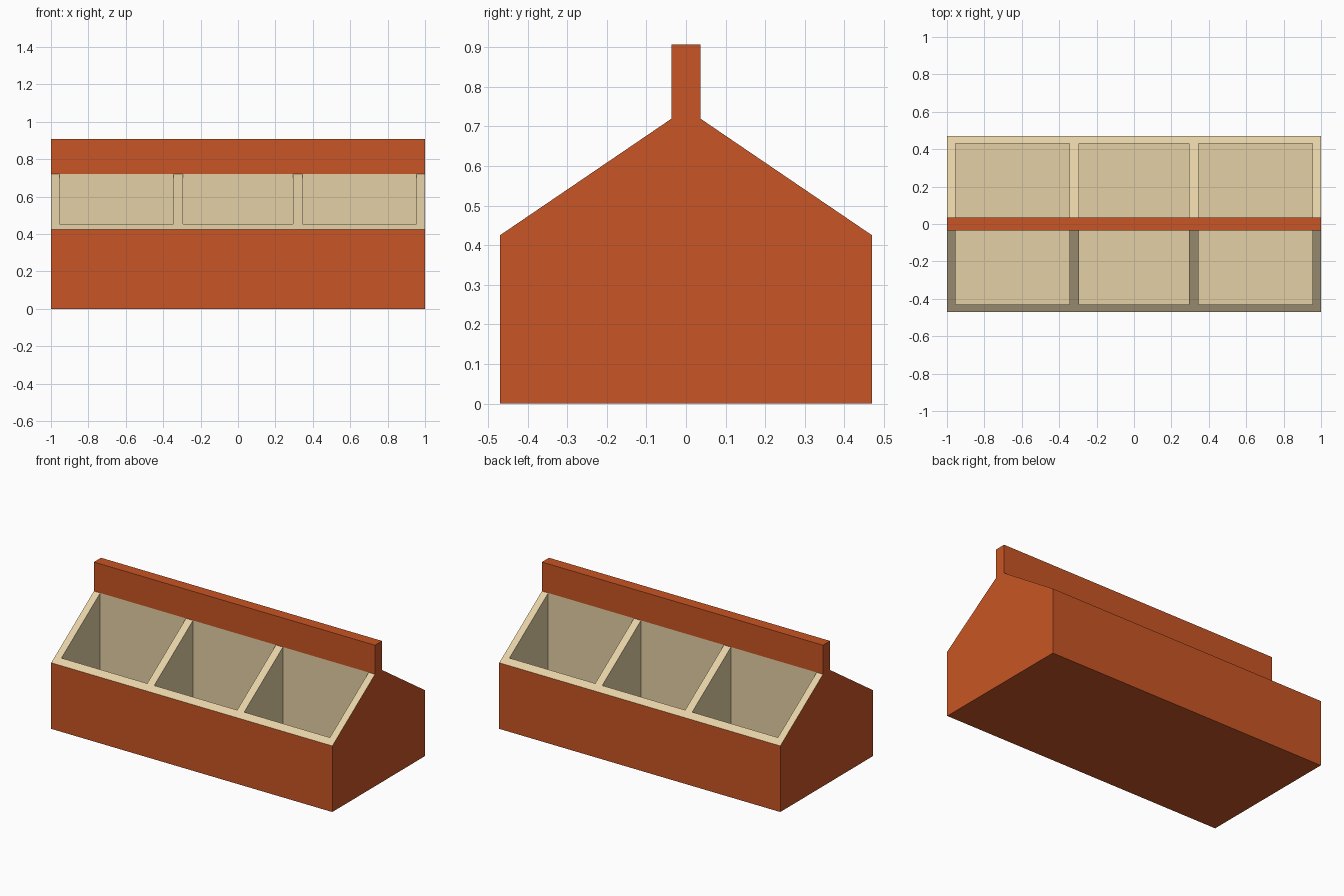
import bpy, bmesh

if "Cube" in bpy.data.objects:
    bpy.data.objects.remove(bpy.data.objects["Cube"])


def material(name, rgb):
    m = bpy.data.materials.new(name)
    m.diffuse_color = (*rgb, 1)
    m.use_nodes = True
    m.node_tree.nodes["Principled BSDF"].inputs["Base Color"].default_value = m.diffuse_color
    return m


orange = material("orange", (0.578, 0.091, 0.018))
cream = material("cream", (0.775, 0.631, 0.381))

# Main dimensions
XS = [-1, -0.955, -0.345, -0.295, 0.295, 0.345, 0.955, 1]
Y_OUT, Y_LIP, Y_MID = 0.47, 0.43, 0.036
Z_LOW, Z_TOP, Z_FLOOR = 0.425, 0.72, 0.05


def slope_z(y):
    return Z_LOW + (Y_OUT - abs(y)) / (Y_OUT - Y_MID) * (Z_TOP - Z_LOW)


def finish(bm, name, mats):
    bmesh.ops.remove_doubles(bm, verts=bm.verts, dist=0.0001)
    bmesh.ops.recalc_face_normals(bm, faces=bm.faces)
    me = bpy.data.meshes.new(name)
    bm.to_mesh(me)
    bm.free()
    for m in mats:
        me.materials.append(m)
    ob = bpy.data.objects.new(name, me)
    bpy.context.collection.objects.link(ob)
    return ob


# Display bin: orange shell, cream rims and six open compartments
bm = bmesh.new()


def face(points, mat):
    f = bm.faces.new([bm.verts.new(p) for p in points])
    f.material_index = mat


for i, (a, b) in enumerate(zip(XS, XS[1:])):
    is_bin = i % 2 == 1
    # underside and flat ridge
    face([(a, -Y_OUT, 0), (b, -Y_OUT, 0), (b, Y_OUT, 0), (a, Y_OUT, 0)], 0)
    face([(a, -Y_MID, Z_TOP), (b, -Y_MID, Z_TOP), (b, Y_MID, Z_TOP), (a, Y_MID, Z_TOP)], 1)
    for s in (-1, 1):
        o, l, m = s * Y_OUT, s * Y_LIP, s * Y_MID
        zl = slope_z(l)
        # outer wall and lower rim
        face([(a, o, 0), (b, o, 0), (b, o, Z_LOW), (a, o, Z_LOW)], 0)
        face([(a, o, Z_LOW), (b, o, Z_LOW), (b, l, zl), (a, l, zl)], 1)
        if not is_bin:
            # sloped divider top
            face([(a, l, zl), (b, l, zl), (b, m, Z_TOP), (a, m, Z_TOP)], 1)
            continue
        # compartment walls and floor
        f = Z_FLOOR
        face([(a, l, f), (b, l, f), (b, m, f), (a, m, f)], 1)
        face([(a, l, f), (b, l, f), (b, l, zl), (a, l, zl)], 1)
        face([(a, m, f), (b, m, f), (b, m, Z_TOP), (a, m, Z_TOP)], 1)
        for x in (a, b):
            face([(x, l, f), (x, m, f), (x, m, Z_TOP), (x, l, zl)], 1)

# gabled end panels
half = [(Y_OUT, 0), (Y_OUT, Z_LOW), (Y_LIP, slope_z(Y_LIP)), (Y_MID, Z_TOP)]
outline = half + [(-y, z) for y, z in reversed(half)]
for x in (-1, 1):
    face([(x, y, z) for y, z in outline], 0)
finish(bm, "display_bin", [orange, cream])

# Header board along the ridge
bm = bmesh.new()
bmesh.ops.create_cube(bm, size=1)
bmesh.ops.scale(bm, vec=(2, 0.072, 0.187), verts=bm.verts)
bmesh.ops.translate(bm, vec=(0, 0, 0.8135), verts=bm.verts)
finish(bm, "header_board", [orange])
